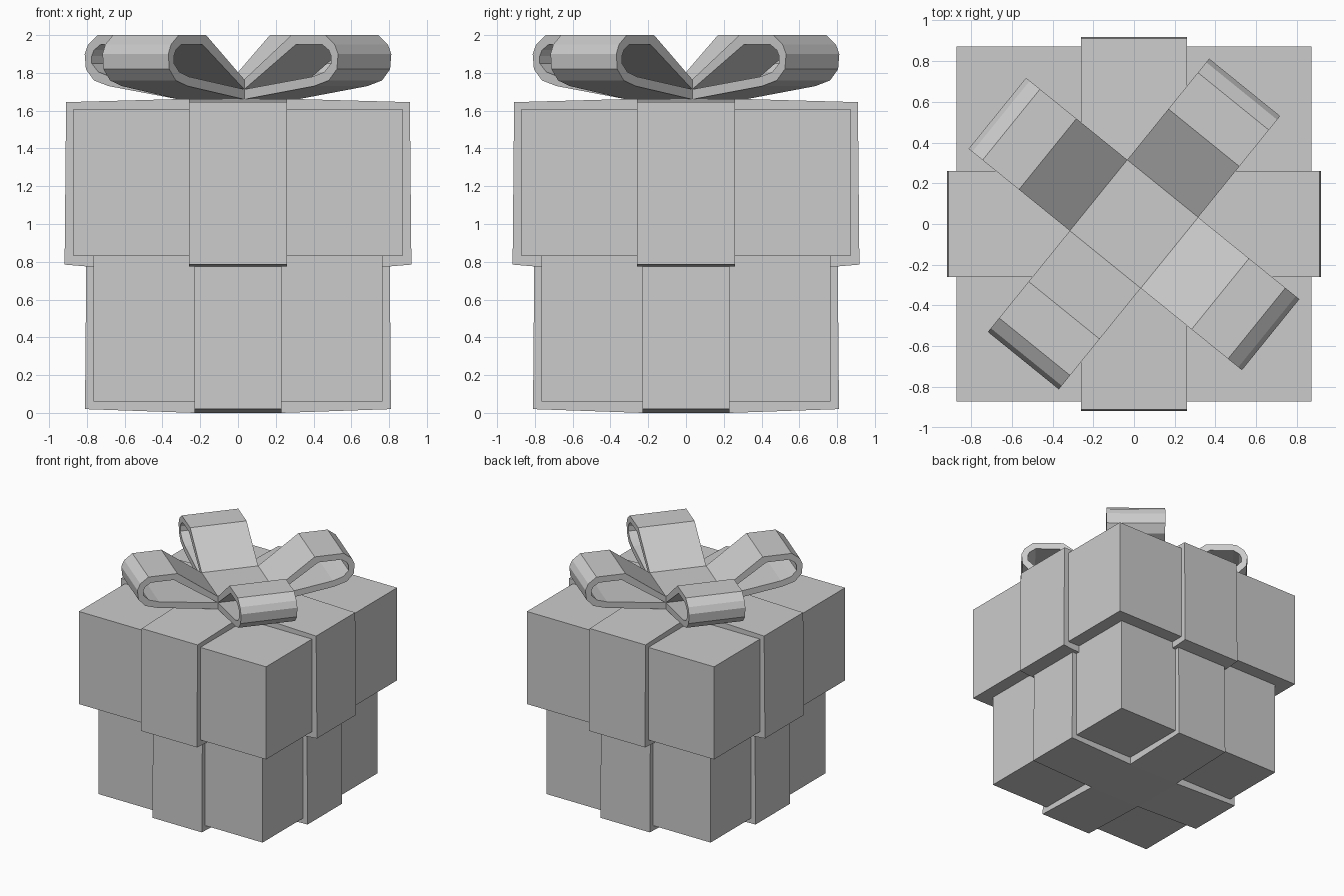
import bpy, bmesh, math
from mathutils import Matrix

cube = bpy.data.objects.get("Cube")
if cube:
    bpy.data.objects.remove(cube, do_unlink=True)

# Single plain grey material
grey = bpy.data.materials.new("light grey")
grey.use_nodes = True
color = (0.6, 0.6, 0.6, 1)
grey.diffuse_color = color
grey.node_tree.nodes["Principled BSDF"].inputs["Base Color"].default_value = color


def finish(name, bm, angle=0):
    bmesh.ops.recalc_face_normals(bm, faces=bm.faces)
    mesh = bpy.data.meshes.new(name)
    bm.to_mesh(mesh)
    bm.free()
    mesh.materials.append(grey)
    obj = bpy.data.objects.new(name, mesh)
    obj.rotation_euler.z = math.radians(angle)
    bpy.context.collection.objects.link(obj)
    return obj


def block(name, half, z0, z1, angle=0):
    bm = bmesh.new()
    bmesh.ops.create_cube(bm, size=1)
    bm.transform(Matrix.Translation((0, 0, (z0 + z1) / 2))
                 @ Matrix.Diagonal((2 * half, 2 * half, z1 - z0, 1)))
    return finish(name, bm, angle)


def arm(name, profile, half, angle):
    """Extrude a closed outline of (distance, height) across the ribbon width."""
    bm = bmesh.new()
    face = bm.faces.new([bm.verts.new((s, -half, z)) for s, z in profile])
    ext = bmesh.ops.extrude_face_region(bm, geom=[face])
    verts = [g for g in ext["geom"] if isinstance(g, bmesh.types.BMVert)]
    bmesh.ops.translate(bm, verts=verts, vec=(0, 2 * half, 0))
    return finish(name, bm, angle)


def loop(name, outer, inner, half, angle):
    """Hollow ribbon loop between two matching outlines."""
    bm = bmesh.new()
    rings = [[bm.verts.new((s, y, z)) for s, z in line]
             for y in (-half, half) for line in (outer, inner)]
    of, nf, ob, nb = rings
    for i in range(len(outer) - 1):
        for a, b in ((of, nf), (nf, nb), (nb, ob), (ob, of)):
            bm.faces.new((a[i], a[i + 1], b[i + 1], b[i]))
    bmesh.ops.remove_doubles(bm, verts=bm.verts, dist=0.0001)
    return finish(name, bm, angle)


# Box and overhanging lid
block("box", 0.765, 0.06, 0.83)
block("lid", 0.872, 0.83, 1.61)

# Ribbons wrapped around box and lid, slightly bowed towards the middle
BOX_W, LID_W = 0.23, 0.26
box_band = [(BOX_W, 0), (0.81, 0.02), (0.803, 0.83), (BOX_W, 0.83)]
lid_band = [(LID_W, 0.78), (0.81, 0.776), (0.918, 0.785), (0.91, 1.645), (LID_W, 1.663)]
block("box_ribbon_crossing", BOX_W, 0, 0.5)
block("lid_ribbon_crossing", LID_W, 1.2, 1.663)
for i, side in enumerate(("left", "back", "right", "front")):
    arm("box_ribbon_" + side, box_band, BOX_W, 90 * i)
    arm("lid_ribbon_" + side, lid_band, LID_W, 90 * i)

# Bow: four hollow loops around a flat knot
BOW_W, TURN = 0.224, 51
outer = [(BOW_W, 1.66), (0.70, 1.73), (0.80, 1.76), (0.855, 1.82), (0.863, 1.90),
         (0.84, 1.95), (0.775, 2.0), (0.545, 2.0), (BOW_W, 1.765)]
inner = [(BOW_W, 1.713), (0.69, 1.78), (0.77, 1.805), (0.815, 1.85), (0.815, 1.89),
         (0.80, 1.92), (0.755, 1.95), (0.575, 1.95), (BOW_W, 1.713)]
block("bow_knot", BOW_W, 1.66, 1.765, TURN)
for i, side in enumerate(("back_left", "back_right", "front_right", "front_left")):
    loop("bow_loop_" + side, outer, inner, BOW_W, TURN + 90 * i)
